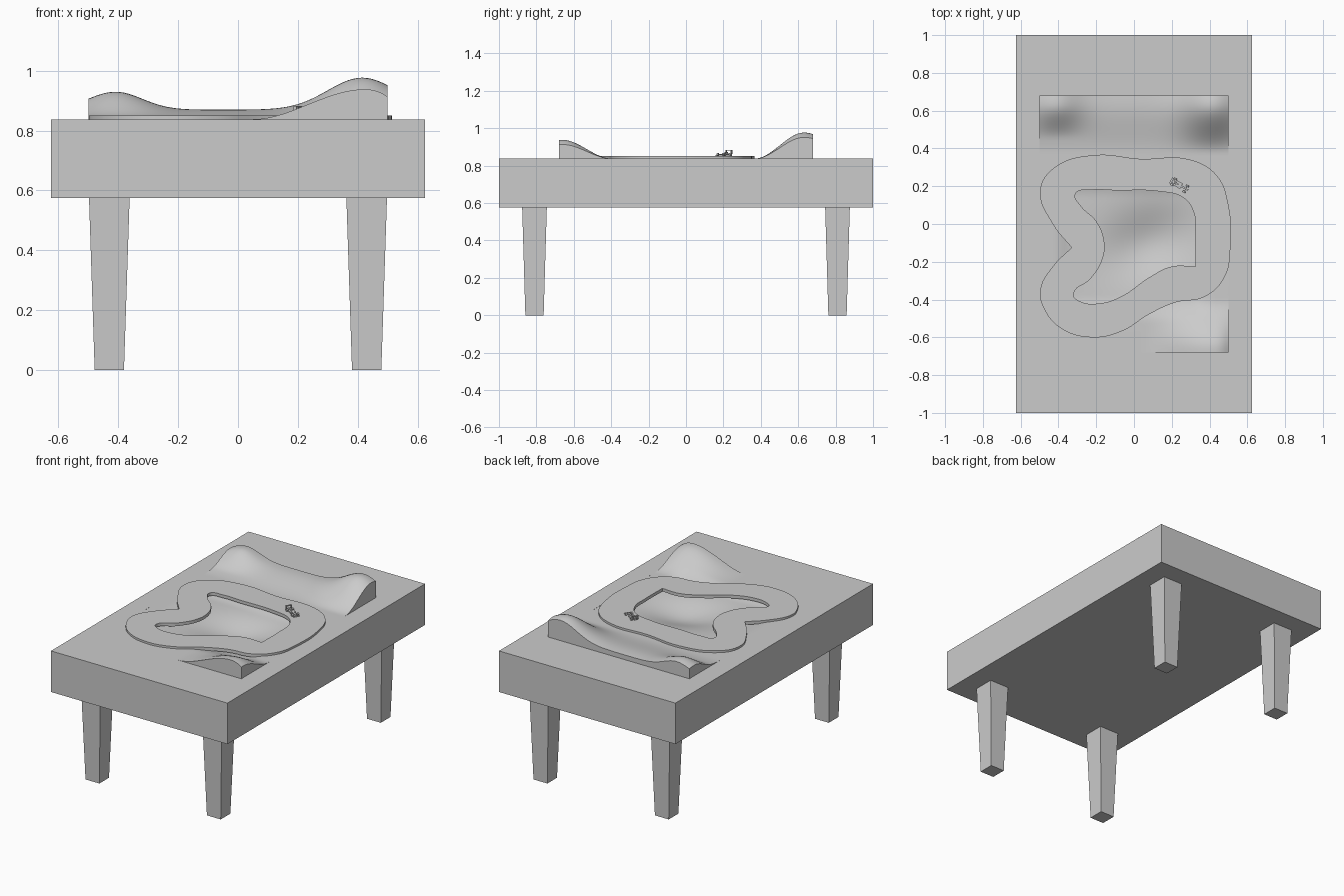
import bpy, bmesh, math
from mathutils import Matrix, Vector

if "Cube" in bpy.data.objects:
    bpy.data.objects.remove(bpy.data.objects["Cube"], do_unlink=True)

TOP = 0.838          # table top height
ROAD = 0.851         # road surface height
TERRAIN = (0.5, 0.68)  # half size of the landscape

grey = bpy.data.materials.new("plain grey")
grey.use_nodes = True
grey.diffuse_color = (0.6, 0.6, 0.6, 1)
grey.node_tree.nodes["Principled BSDF"].inputs["Base Color"].default_value = grey.diffuse_color


def add_object(name, bm):
    bmesh.ops.recalc_face_normals(bm, faces=bm.faces)
    mesh = bpy.data.meshes.new(name)
    bm.to_mesh(mesh)
    bm.free()
    mesh.materials.append(grey)
    obj = bpy.data.objects.new(name, mesh)
    bpy.context.collection.objects.link(obj)
    return obj


def add_box(bm, centre, size):
    matrix = Matrix.Translation(centre) @ Matrix.Diagonal((*size, 1))
    return bmesh.ops.create_cube(bm, size=1, matrix=matrix)["verts"]


def smoothstep(low, high, value):
    t = min(max((value - low) / (high - low), 0), 1)
    return t * t * (3 - 2 * t)


def bell(value, width):
    return math.exp(-0.5 * (value / width) ** 2)


# Table body: a box whose top is a frame around the landscape
bm = bmesh.new()
verts = add_box(bm, (0, 0, (0.575 + TOP) / 2), (1.25, 2, TOP - 0.575))
bm.normal_update()
top = max(bm.faces, key=lambda f: f.normal.z)
outer = list(top.verts)
bm.faces.remove(top)
inner = [bm.verts.new((math.copysign(TERRAIN[0], v.co.x),
                       math.copysign(TERRAIN[1], v.co.y), TOP)) for v in outer]
for i in range(4):
    j = (i + 1) % 4
    bm.faces.new((outer[i], outer[j], inner[j], inner[i]))
add_object("table_body", bm)

# Tapered legs
for side, x in (("right", -0.43), ("left", 0.43)):
    for end, y in (("front", -0.81), ("back", 0.81)):
        bm = bmesh.new()
        for v in add_box(bm, (0, 0, 0.29), (0.136, 0.132, 0.58)):
            if v.co.z < 0.1:
                v.co.x *= 0.72
                v.co.y *= 0.74
        bmesh.ops.translate(bm, verts=bm.verts, vec=(x, y, 0))
        add_object(f"{end}_{side}_leg", bm)


# Landscape: hills along both ends and a hollow in the middle
def ground(x, y):
    crest = 1 - 25 * max(y - 0.63, 0) ** 2
    ridge = smoothstep(0.37, 0.63, y) * (0.032 + 0.107 * bell(x - 0.415, 0.115))
    knoll = smoothstep(0.45, 0.63, y) * 0.06 * bell(x + 0.41, 0.09)
    mound = 0.1 * smoothstep(0.05, 0.42, x) - 5 * max(x - 0.43, 0) ** 2
    mound *= smoothstep(0.4, 0.66, -y)
    u = 0.94 * (x - 0.08) + 0.34 * (y + 0.1)
    v = 0.94 * (y + 0.1) - 0.34 * (x - 0.08)
    hollow = 0.06 * bell(u, 0.17) * bell(v, 0.12)
    # the whole infield lies a little lower than the road
    infield = 0.02 * smoothstep(0.42, 0.32, abs(x)) * smoothstep(0.4, 0.26, abs(y + 0.12))
    return TOP + crest * (ridge + knoll) + mound - hollow - infield


bm = bmesh.new()
bmesh.ops.create_grid(bm, x_segments=60, y_segments=80, size=1)
for v in bm.verts:
    v.co.x *= TERRAIN[0]
    v.co.y *= TERRAIN[1]
    v.co.z = ground(v.co.x, v.co.y)
rim = [e for e in bm.edges if e.is_boundary]
skirt = bmesh.ops.extrude_edge_only(bm, edges=rim)["geom"]
for v in skirt:
    if isinstance(v, bmesh.types.BMVert):
        v.co.z = TOP - 0.005
landscape = add_object("landscape", bm)

# Race track: a filled outline with an inner hole
outside = [(-.497, .18), (-.42, .3), (-.21, .365), (.03, .345), (.3, .34),
           (.44, .255), (.5, .1), (.51, -.13), (.48, -.28), (.375, -.385),
           (.22, -.415), (.085, -.475), (-.07, -.57), (-.23, -.6), (-.39, -.55),
           (-.48, -.44), (-.497, -.35), (-.43, -.225), (-.33, -.125), (-.43, 0)]
inside = [(-.31, .16), (-.23, .18), (-.1, .178), (.14, .172), (.26, .14),
          (.315, .065), (.325, -.055), (.325, -.225), (.2, -.225), (.085, -.28),
          (-.07, -.385), (-.18, -.42), (-.285, -.41), (-.32, -.375),
          (-.23, -.29), (-.165, -.18), (-.16, -.08), (-.2, .015), (-.285, .1)]
curve = bpy.data.curves.new("race_track", "CURVE")
curve.dimensions = "2D"
curve.fill_mode = "BOTH"
curve.resolution_u = 6
curve.extrude = 0.01
for points, corner in ((outside, 18), (inside, 7)):
    spline = curve.splines.new("BEZIER")
    spline.bezier_points.add(len(points) - 1)
    spline.use_cyclic_u = True
    for i, (point, co) in enumerate(zip(spline.bezier_points, points)):
        point.co = (*co, 0)
        kind = "VECTOR" if i == corner else "AUTO"
        point.handle_left_type = point.handle_right_type = kind
curve.materials.append(grey)
track = bpy.data.objects.new("race_track", curve)
track.location.z = ROAD - curve.extrude
bpy.context.collection.objects.link(track)

# Toy racing car, nose along +x before it is placed on the road
place = Matrix.Translation((0.245, 0.203, ROAD)) @ Matrix.Rotation(math.radians(-30), 4, "Z")


def car_part(name, build):
    bm = bmesh.new()
    build(bm)
    bm.transform(place)
    return add_object(name, bm)


def car_body(bm):
    for v in add_box(bm, (0, 0, 0.0095), (0.108, 0.016, 0.011)):
        if v.co.x > 0:
            v.co.y *= 0.45
            v.co.z = min(v.co.z, 0.011)
    for side in (-1, 1):
        add_box(bm, (-0.01, side * 0.011, 0.008), (0.034, 0.01, 0.008))
    add_box(bm, (-0.024, 0, 0.018), (0.026, 0.008, 0.01))


def car_wings(bm):
    add_box(bm, (0.054, 0, 0.005), (0.01, 0.042, 0.003))
    add_box(bm, (-0.053, 0, 0.029), (0.011, 0.034, 0.004))
    for side in (-1, 1):
        add_box(bm, (-0.053, side * 0.016, 0.022), (0.013, 0.002, 0.02))


def car_wheels(bm):
    for x in (-0.04, 0.034):
        for side in (-1, 1):
            spin = Matrix.Translation((x, side * 0.018, 0.008)) @ Matrix.Rotation(math.pi / 2, 4, "X")
            bmesh.ops.create_cone(bm, cap_ends=True, segments=16, radius1=0.008,
                                  radius2=0.008, depth=0.009, matrix=spin)
        add_box(bm, (x, 0, 0.008), (0.003, 0.03, 0.003))


car_part("car_body", car_body)
car_part("car_wings", car_wings)
wheels = car_part("car_wheels", car_wheels)

# Turn the track into a mesh, then smooth the rounded parts
bpy.ops.object.select_all(action="DESELECT")
track.select_set(True)
bpy.context.view_layer.objects.active = track
bpy.ops.object.convert(target="MESH")
for obj in (landscape, wheels, bpy.context.view_layer.objects.active):
    bpy.ops.object.select_all(action="DESELECT")
    obj.select_set(True)
    bpy.context.view_layer.objects.active = obj
    bpy.ops.object.shade_smooth_by_angle(angle=math.radians(35))
